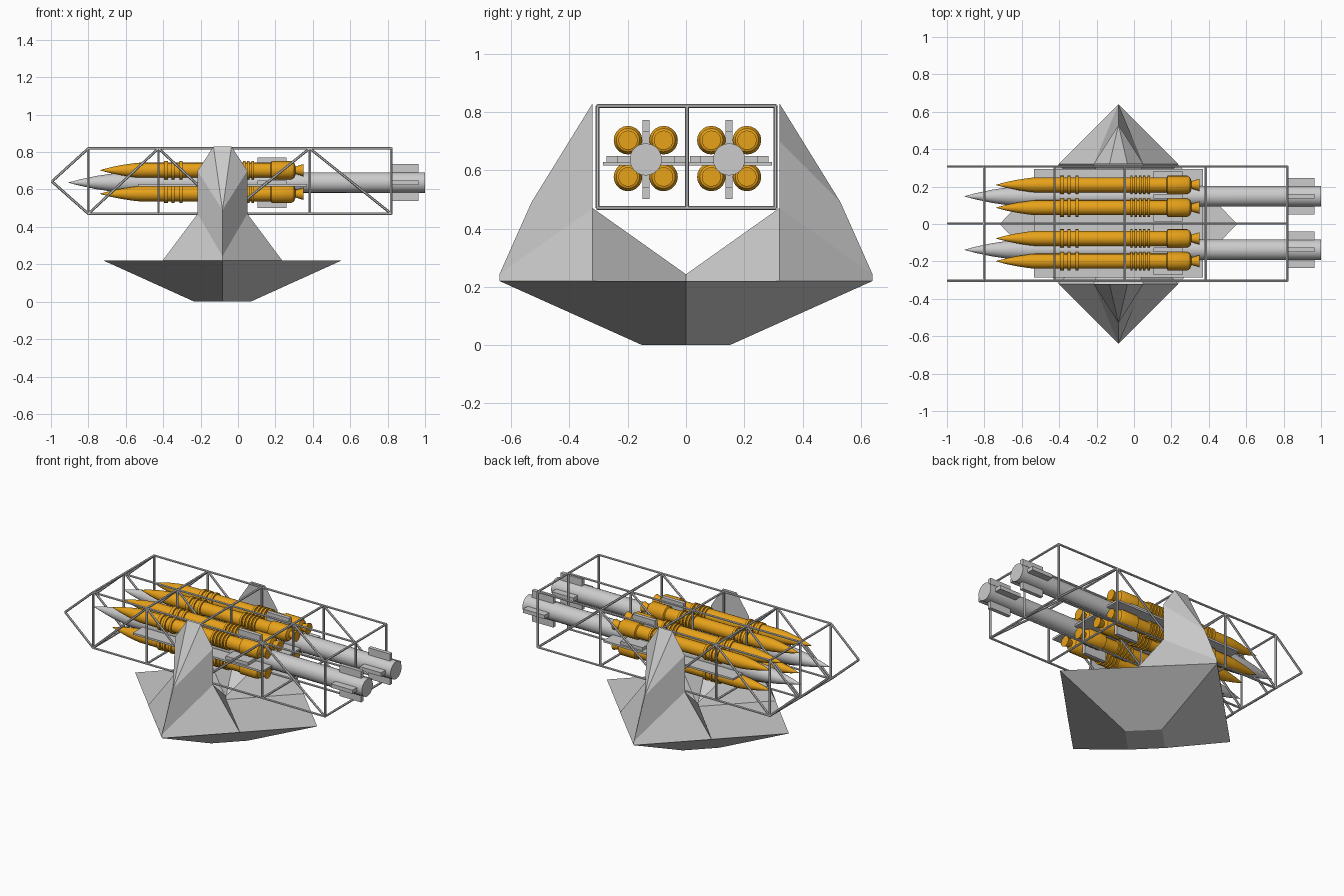
import bpy, bmesh, math
from mathutils import Vector

if "Cube" in bpy.data.objects:
    bpy.data.objects.remove(bpy.data.objects["Cube"])

ORANGE = bpy.data.materials.new("orange")
ORANGE.diffuse_color = (0.8, 0.36, 0.01, 1)
ORANGE.use_nodes = True
ORANGE.node_tree.nodes["Principled BSDF"].inputs["Base Color"].default_value = ORANGE.diffuse_color


def finish(name, bm, mat=None, smooth=False):
    bmesh.ops.recalc_face_normals(bm, faces=bm.faces)
    me = bpy.data.meshes.new(name)
    bm.to_mesh(me)
    bm.free()
    ob = bpy.data.objects.new(name, me)
    bpy.context.collection.objects.link(ob)
    if mat:
        me.materials.append(mat)
    if smooth:
        bpy.ops.object.select_all(action='DESELECT')
        ob.select_set(True)
        bpy.context.view_layer.objects.active = ob
        bpy.ops.object.shade_smooth_by_angle(angle=math.radians(35))
    return ob


def solid(name, verts, faces):
    bm = bmesh.new()
    vs = [bm.verts.new(v) for v in verts]
    for f in faces:
        bm.faces.new([vs[i] for i in f])
    return finish(name, bm)


def lathe(name, profile, y, z, sides=24, mat=None):
    """Revolve (x, radius) points around an axis parallel to x."""
    bm = bmesh.new()
    rings = []
    for x, r in profile:
        rings.append([bm.verts.new((x, y + r * math.cos(a), z + r * math.sin(a)))
                      for a in (2 * math.pi * i / sides for i in range(sides))])
    for p, q in zip(rings, rings[1:]):
        for i in range(sides):
            j = (i + 1) % sides
            bm.faces.new((p[i], p[j], q[j], q[i]))
    bm.faces.new(rings[0])
    bm.faces.new(rings[-1])
    return finish(name, bm, mat, True)


def box(name, x0, x1, y0, y1, z0, z1):
    bm = bmesh.new()
    bmesh.ops.create_cube(bm, size=1)
    for v in bm.verts:
        v.co = ((x0 + x1) / 2 + v.co.x * (x1 - x0),
                (y0 + y1) / 2 + v.co.y * (y1 - y0),
                (z0 + z1) / 2 + v.co.z * (z1 - z0))
    return finish(name, bm)


# Base: inverted four-sided frustum with its corners on the axes
CX = -0.083
def diamond(rx, ry, z):
    return [(CX + rx, 0, z), (CX, ry, z), (CX - rx, 0, z), (CX, -ry, z)]

solid("base", diamond(0.15, 0.15, 0) + diamond(0.636, 0.64, 0.22),
      [(0, 1, 2, 3), (4, 5, 6, 7)] +
      [(i, (i + 1) % 4, (i + 1) % 4 + 4, i + 4) for i in range(4)])

# Support arms: pyramid foot rising into a faceted upright
for side, label in ((-1, "front"), (1, "back")):
    verts = [(-0.32, .32, .22), (0, .64, .22), (.32, .32, .22), (0, 0, .22),   # foot
             (0, .64, .243), (0, 0, .243),                                     # tips
             (-.133, .32, .47), (.133, .32, .47), (0, .53, .49),               # waist
             (-.133, .32, .70), (.133, .32, .70), (-.048, .32, .83), (.048, .32, .83)]
    verts = [(CX + x, side * y, z) for x, y, z in verts]
    solid(label + "_arm", verts,
          [(0, 1, 2, 3), (0, 6, 4, 1), (1, 4, 7, 2), (0, 3, 5, 6), (3, 2, 7, 5),
           (5, 7, 6), (6, 9, 8, 4), (7, 4, 8, 10), (9, 11, 8), (8, 12, 10),
           (8, 11, 12), (6, 7, 10, 12, 11, 9)])

# Cradle: three flat trusses joined by cross bars
def bars(name, pairs, r=0.007):
    bm = bmesh.new()
    for a, b in pairs:
        a, b = Vector(a), Vector(b)
        d = b - a
        mat = d.to_track_quat('Z', 'Y').to_matrix().to_4x4()
        mat.translation = (a + b) / 2
        bmesh.ops.create_cone(bm, cap_ends=True, segments=6, radius1=r, radius2=r,
                              depth=d.length, matrix=mat)
    finish(name, bm)

STATIONS = (-.80, -.425, -.05, .383, .82)
LO, HI = 0.47, 0.82
for y, label in ((-.303, "front"), (.003, "middle"), (.307, "back")):
    pairs = [((-.80, y, z), (.82, y, z)) for z in (LO, HI)]
    pairs += [((-.995, y, .643), (-.80, y, z)) for z in (LO, HI)]
    pairs += [((x, y, LO), (x, y, HI)) for x in STATIONS]
    for i in range(4):
        a, b = (LO, HI) if i % 2 == 0 else (HI, LO)
        pairs.append(((STATIONS[i], y, a), (STATIONS[i + 1], y, b)))
    bars(label + "_truss", pairs)
bars("cross_bars", [((x, -.303, z), (x, .307, z)) for x in STATIONS for z in (LO, HI)])

# Booster profile: ogive, body with raised bands, thick tail and nozzle
R, BAND = 0.04, 0.049
booster = [(-.737, .001), (-.68, .016), (-.62, .028), (-.56, .037), (-.53, R)]
bands = [(-.395, -.375), (-.355, -.34), (-.312, -.297)]
bands += [(-.02 + .023 * i, -.007 + .023 * i) for i in range(5)]
for a, b in bands:
    booster += [(a, R), (a, BAND), (b, BAND), (b, R)]
booster += [(.175, R), (.18, BAND), (.285, BAND), (.30, .04), (.308, .02), (.35, .033)]

# Core rocket with fins and four boosters, twice
CZ = 0.637
core = [(-.907, .001), (-.84, .018), (-.76, .035), (-.68, .047), (-.60, .054), (1.0, .055)]
for y, label in ((-.138, "front"), (.148, "back")):
    lathe(label + "_core_rocket", core, y, CZ)
    for x0, x1, h, part in ((.815, .965, .098, "tail_fin"), (.105, .26, .135, "mid_fin")):
        box(f"{label}_{part}_upright", x0, x1, y - .012, y + .012, CZ - h, CZ + h)
        box(f"{label}_{part}_level", x0, x1, y - h, y + h, CZ - .012, CZ + .012)
    box(label + "_strake", -.535, .37, y - .147, y + .147, CZ - .02, CZ - .008)
    for sy in (-1, 1):
        for sz in (-1, 1):
            lathe(label + "_booster", booster, y + sy * .061, CZ + .003 + sz * .063, 20, ORANGE)
